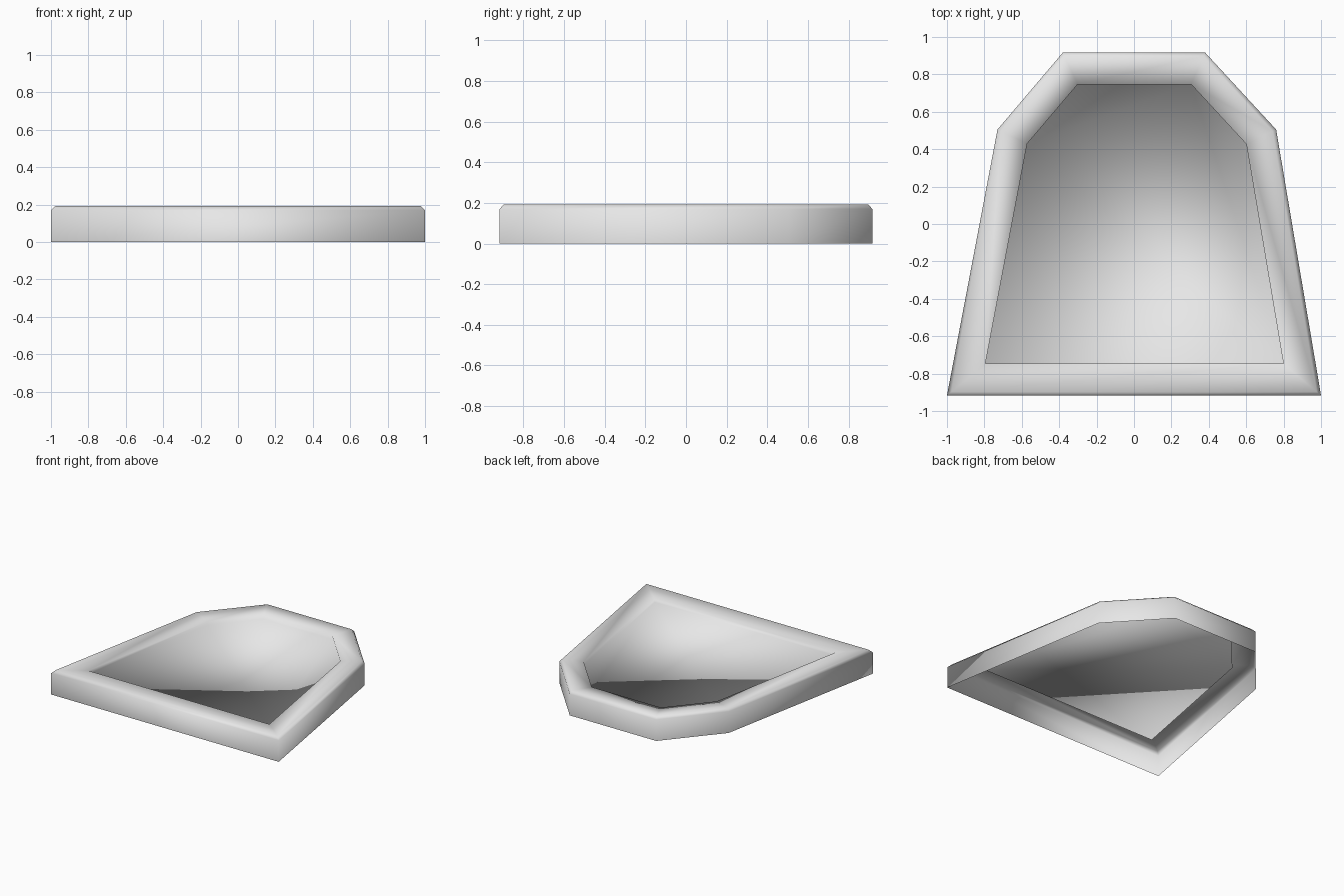
import bpy, bmesh
from mathutils import Vector

cube = bpy.data.objects.get("Cube")
if cube:
    bpy.data.objects.remove(cube, do_unlink=True)

# Plain grey material
grey = bpy.data.materials.new("plain_grey")
grey.use_nodes = True
colour = (0.8, 0.8, 0.8, 1)
grey.diffuse_color = colour
grey.node_tree.nodes["Principled BSDF"].inputs["Base Color"].default_value = colour

# Plan outline, counter-clockwise from the front
outline = [Vector(p) for p in ((-1, -.917), (1, -.917), (.76, .505),
                               (.38, .917), (-.38, .917), (-.73, .505))]

# Rim section: distance in from the outline, height
section = ((0, 0), (0, .17), (.02, .192), (.17, .18), (.17, .152))


def inset(points, distance):
    """Move every side inwards by the same distance, with mitred corners."""
    result = []
    for i, point in enumerate(points):
        before = (point - points[i - 1]).normalized()
        after = (points[(i + 1) % len(points)] - point).normalized()
        n1, n2 = Vector((-before.y, before.x)), Vector((-after.y, after.x))
        result.append(point + (n1 + n2) * distance / (1 + n1.dot(n2)))
    return result


# Open-bottomed tray: outer wall, bevel, rim, inner lip and floor
bm = bmesh.new()
rings = [[bm.verts.new((p.x, p.y, z)) for p in inset(outline, d)]
         for d, z in section]
for low, high in zip(rings, rings[1:]):
    for i in range(len(low)):
        j = (i + 1) % len(low)
        bm.faces.new((low[i], low[j], high[j], high[i]))
bm.faces.new(rings[-1])
for face in bm.faces:
    face.smooth = True

mesh = bpy.data.meshes.new("tray")
bm.to_mesh(mesh)
bm.free()
mesh.materials.append(grey)
tray = bpy.data.objects.new("tray", mesh)
bpy.context.collection.objects.link(tray)
